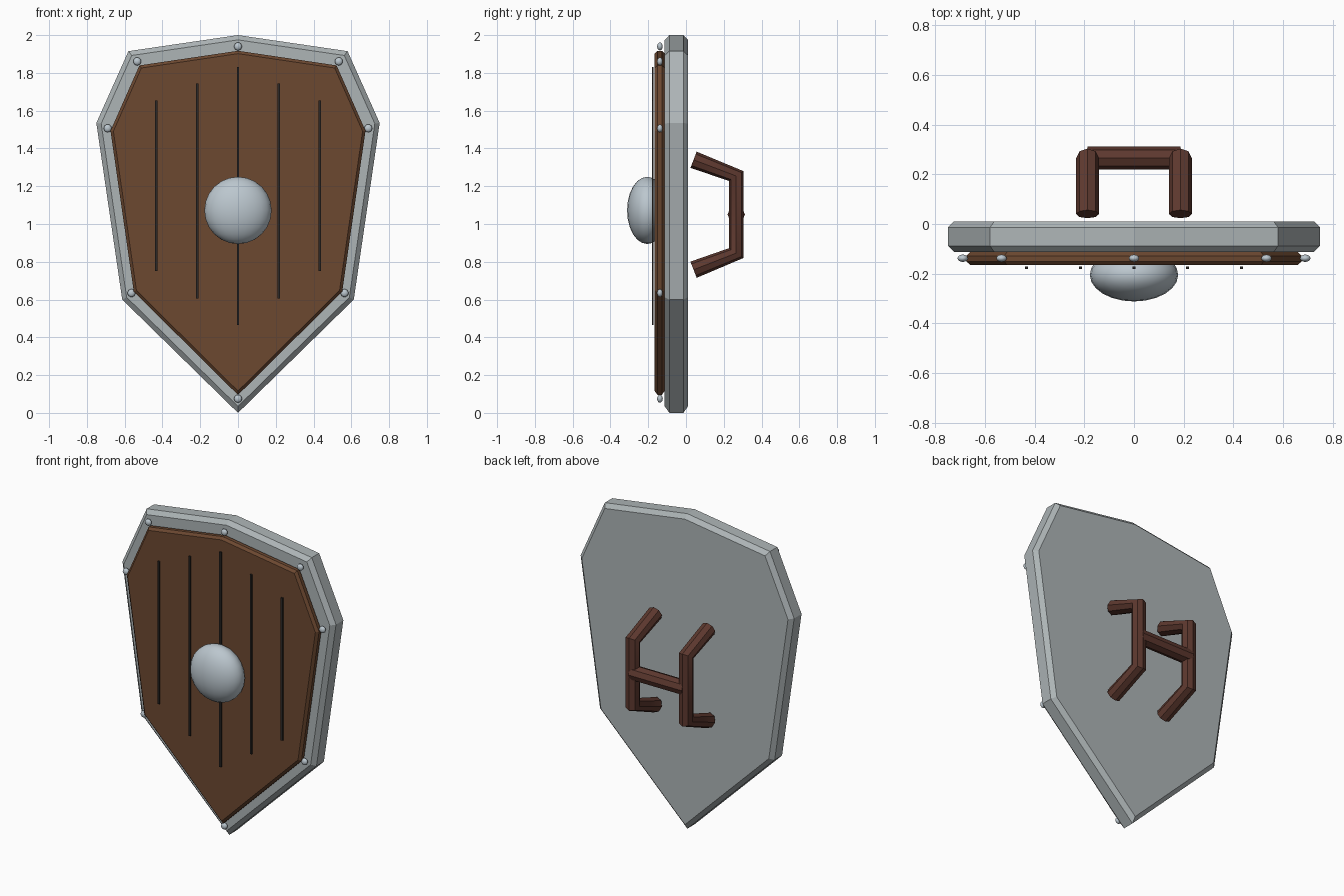
import bpy, bmesh
from math import pi

if "Cube" in bpy.data.objects:
    bpy.data.objects.remove(bpy.data.objects["Cube"])


def material(name, rgb):
    m = bpy.data.materials.new(name)
    m.diffuse_color = (*rgb, 1)
    m.use_nodes = True
    m.node_tree.nodes["Principled BSDF"].inputs["Base Color"].default_value = m.diffuse_color
    return m


STEEL = material("steel", (0.42, 0.46, 0.47))
BRIGHT = material("bright_steel", (0.50, 0.57, 0.62))
WOOD = material("wood", (0.15, 0.065, 0.03))
DARK = material("dark_seam", (0.025, 0.022, 0.02))
LEATHER = material("leather", (0.11, 0.04, 0.028))

# Right half of the shield outline, top to tip
HALF = [(0, 2.0), (0.58, 1.915), (0.75, 1.535), (0.613, 0.6), (0, 0)]
OUTLINE = HALF + [(-x, z) for x, z in HALF[-2:0:-1]]


def plate(name, points, y_front, y_back, bevel, mat):
    """Extruded outline with chamfered front and back rims."""
    bm = bmesh.new()
    face = bm.faces.new([bm.verts.new((x, y_front, z)) for x, z in points])
    ext = bmesh.ops.extrude_face_region(bm, geom=[face], use_keep_orig=True)
    for v in ext["geom"]:
        if isinstance(v, bmesh.types.BMVert):
            v.co.y = y_back
    bmesh.ops.recalc_face_normals(bm, faces=bm.faces)
    rims = [e for e in bm.edges if abs(e.verts[0].co.y - e.verts[1].co.y) < 1e-5]
    bmesh.ops.bevel(bm, geom=rims, offset=bevel, segments=1, affect='EDGES')
    me = bpy.data.meshes.new(name)
    bm.to_mesh(me)
    bm.free()
    ob = bpy.data.objects.new(name, me)
    me.materials.append(mat)
    bpy.context.collection.objects.link(ob)


def ball(name, loc, scale, mat, seg, rings):
    bpy.ops.mesh.primitive_uv_sphere_add(segments=seg, ring_count=rings, radius=1, location=loc)
    ob = bpy.context.object
    ob.name = name
    ob.scale = scale
    ob.data.materials.append(mat)
    bpy.ops.object.shade_smooth()


def tube(name, points, radius, mat):
    """Eight-sided capped tube along a polyline."""
    cu = bpy.data.curves.new(name, 'CURVE')
    cu.dimensions = '3D'
    cu.bevel_depth = radius
    cu.bevel_resolution = 2
    cu.use_fill_caps = True
    sp = cu.splines.new('POLY')
    sp.points.add(len(points) - 1)
    for p, co in zip(sp.points, points):
        p.co = (*co, 1)
    cu.materials.append(mat)
    ob = bpy.data.objects.new(name, cu)
    bpy.context.collection.objects.link(ob)
    bpy.ops.object.select_all(action='DESELECT')
    ob.select_set(True)
    bpy.context.view_layer.objects.active = ob
    bpy.ops.object.convert(target='MESH')
    bpy.ops.object.shade_smooth_by_angle(angle=pi / 6)


# Steel body and the smaller wooden face on it
plate("shield_body", OUTLINE, -0.113, 0.011, 0.025, STEEL)
plate("wood_face", [(0.9 * x, 0.095 + 0.911 * z) for x, z in OUTLINE],
      -0.166, -0.113, 0.015, WOOD)

# Plank seams
for x, z0, z1 in [(0, 0.465, 1.83), (0.216, 0.605, 1.745), (-0.216, 0.605, 1.745),
                  (0.433, 0.75, 1.655), (-0.433, 0.75, 1.655)]:
    bpy.ops.mesh.primitive_cube_add(size=1, location=(x, -0.1765, (z0 + z1) / 2))
    seam = bpy.context.object
    seam.name = "plank_seam"
    seam.scale = (0.013, 0.009, z1 - z0)
    seam.data.materials.append(DARK)

# Central boss and rim rivets
ball("boss", (0, -0.205, 1.072), (0.178, 0.107, 0.178), BRIGHT, 24, 12)
for x, z in OUTLINE:
    ball("rivet", (0.92 * x, -0.138, 0.075 + 0.9325 * z), (0.021, 0.015, 0.021), BRIGHT, 12, 8)

# Back straps and the grip bar between them
for x in (-0.187, 0.187):
    tube("arm_strap", [(x, 0.04, 1.34), (x, 0.266, 1.254), (x, 0.266, 0.846), (x, 0.04, 0.758)],
         0.046, LEATHER)
tube("grip_bar", [(-0.187, 0.266, 1.05), (0.187, 0.266, 1.05)], 0.046, LEATHER)
